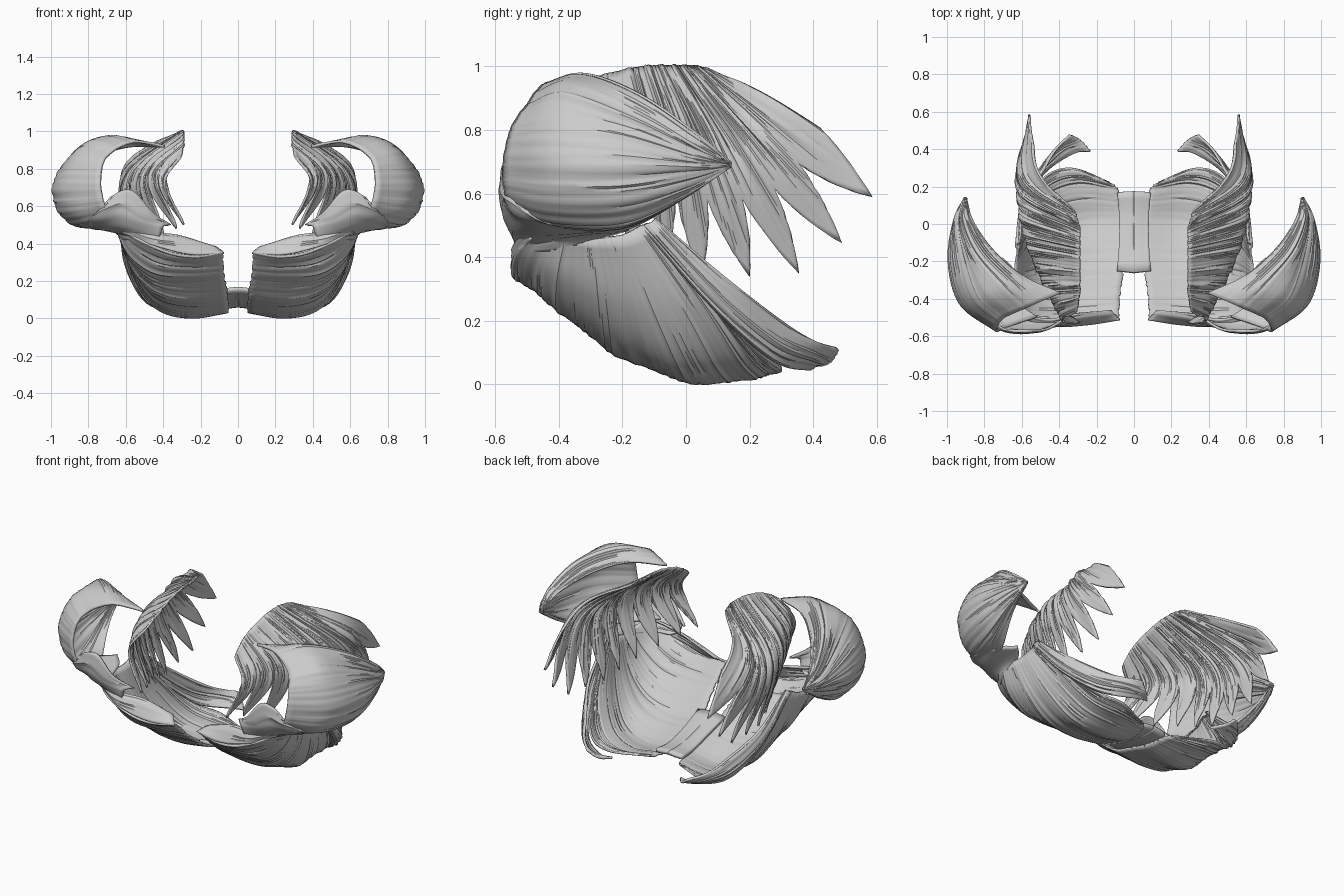
import bpy, math, random
from mathutils import Vector as V
random.seed(4)

def spline(pts, t):
    # Catmull-Rom point along a list, t in 0..1
    n = len(pts) - 1
    f = min(max(t, 0), 1) * n
    i = min(int(f), n - 1)
    u = f - i
    b, c = pts[i], pts[i + 1]
    a = pts[i - 1] if i else b * 2 - c
    d = pts[i + 2] if i + 2 <= n else c * 2 - b
    return 0.5 * (b * 2 + (c - a) * u + (a * 2 - b * 5 + c * 4 - d) * u * u
                  + (b * 3 - a - c * 3 + d) * u ** 3)

def finish(name, g, thick):
    w = len(g[0])
    verts = [p for row in g for p in row]
    faces = [(i * w + j, i * w + j + 1, (i + 1) * w + j + 1, (i + 1) * w + j)
             for i in range(len(g) - 1) for j in range(w - 1)]
    me = bpy.data.meshes.new(name)
    me.from_pydata(verts, [], faces)
    ob = bpy.data.objects.new(name, me)
    bpy.context.collection.objects.link(ob)
    s = ob.modifiers.new("thickness", 'SOLIDIFY')
    s.thickness, s.offset = thick, 0
    ob.modifiers.new("mirror", 'MIRROR')
    bpy.ops.object.select_all(action='DESELECT')
    ob.select_set(True)
    bpy.context.view_layer.objects.active = ob
    bpy.ops.object.shade_smooth_by_angle(angle=math.radians(35))

def loft(sections, nu, nv, rough=0.004, ribs=0, depth=0.0, reach=None):
    # surface through cross sections; grain and ribs run along each section,
    # reach(u) trims the section length to cut a toothed edge
    secs = [[V(p) for p in s] for s in sections]
    g = []
    for i in range(nu + 1):
        u = i / nu
        r = reach(u) if reach else 1 - random.uniform(0, .012)
        g.append([spline([spline(s, r * j / nv) for s in secs], u) for j in range(nv + 1)])
    out = []
    for i in range(nu + 1):
        rib = depth * (abs(math.sin(math.pi * ribs * i / nu)) - .7) if ribs else 0
        b0, b1, b2 = (random.uniform(-rough, rough) for _ in range(3))
        row = []
        for j in range(nv + 1):
            t = j / nv
            du = g[min(i + 1, nu)][j] - g[max(i - 1, 0)][j]
            dv = g[i][min(j + 1, nv)] - g[i][max(j - 1, 0)]
            n = du.cross(dv)
            n = n.normalized() if n.length > 1e-9 else V((0, 0, 0))
            grain = b0 + (b1 - b0) * min(2 * t, 1) + (b2 - b1) * max(2 * t - 1, 0)
            row.append(g[i][j] + n * math.sin(math.pi * (.1 + .8 * t)) * (grain + rib))
        out.append(row)
    return out

# chest bowl: fan of plates sweeping from the shoulder to the centre
bowl = [
    [(.62, -.47, .48), (.51, -.53, .42), (.36, -.54, .36), (.22, -.53, .34), (.08, -.51, .36)],
    [(.64, -.38, .46), (.57, -.40, .34), (.44, -.40, .25), (.25, -.39, .23), (.07, -.38, .24)],
    [(.64, -.28, .46), (.56, -.25, .27), (.43, -.23, .14), (.25, -.22, .10), (.05, -.22, .12)],
    [(.63, -.20, .47), (.55, -.10, .23), (.43, -.02, .06), (.25, .02, .01), (.05, .02, .04)],
    [(.62, -.14, .50), (.56, .05, .25), (.45, .16, .08), (.29, .21, .025), (.08, .18, .035)],
    [(.62, -.13, .50), (.57, .09, .25), (.48, .25, .09), (.33, .30, .05), (.13, .22, .04)]]
finish("chest_bowl", loft(bowl, 90, 24, .004, 5, .01), .012)

# rolled rim along the front of the bowl
finish("chest_rim", loft([
    [(.62, -.48, .46), (.45, -.54, .39), (.25, -.535, .34), (.07, -.51, .35)],
    [(.61, -.50, .49), (.46, -.54, .43), (.29, -.51, .41), (.10, -.48, .37)],
    [(.60, -.48, .50), (.45, -.51, .46), (.31, -.48, .44), (.12, -.46, .38)]], 12, 20, .004), .012)

# long trailing strap at the back of the bowl
finish("back_strap", loft([
    [(.62, -.14, .50), (.58, .08, .25), (.48, .27, .08), (.32, .38, .05), (.23, .39, .06)],
    [(.63, -.11, .51), (.60, .10, .29), (.51, .28, .14), (.40, .40, .09), (.28, .45, .07)],
    [(.61, -.10, .52), (.58, .12, .34), (.48, .30, .20), (.42, .40, .14), (.34, .48, .11)]],
    20, 24, .004), .014)

# link plate joining the two halves
finish("centre_link", loft([
    [(0, -.26, .16), (0, -.1, .10), (0, .05, .07), (0, .18, .07)],
    [(.09, -.25, .15), (.08, -.1, .10), (.08, .05, .06), (.09, .17, .06)]], 6, 10, .002), .02)

# shoulder guard: three petals swept from the open front to a rear point
T = (.90, .14, .69)
guard = [
    [(.39, -.37, .925), (.58, -.28, .93), (.74, -.14, .88), (.86, .02, .78), T],
    [(.56, -.44, .94), (.69, -.32, .965), (.84, -.15, .90), (.91, .02, .785), T],
    [(.69, -.50, .88), (.83, -.38, .925), (.91, -.16, .845), (.94, .02, .75), T],
    [(.73, -.55, .79), (.89, -.42, .80), (.955, -.2, .77), (.95, .02, .71), T],
    [(.73, -.575, .66), (.93, -.43, .65), (.995, -.2, .65), (.96, .02, .67), T],
    [(.68, -.55, .57), (.84, -.42, .53), (.91, -.2, .53), (.92, -.02, .60), T],
    [(.52, -.50, .50), (.69, -.38, .475), (.79, -.2, .475), (.87, -.02, .57), T]]
finish("shoulder_guard", loft(guard, 90, 26, .004, 3, .022), .014)

# wavy collar under the guard, tying it to the bowl
finish("shoulder_collar", loft([
    [(.36, -.50, .50), (.46, -.56, .57), (.56, -.57, .68), (.65, -.57, .67), (.71, -.57, .61)],
    [(.40, -.54, .49), (.52, -.57, .53), (.62, -.575, .59), (.72, -.55, .56), (.80, -.46, .52)],
    [(.42, -.53, .44), (.52, -.53, .46), (.62, -.51, .48), (.72, -.42, .48), (.80, -.28, .49)],
    [(.46, -.50, .42), (.56, -.48, .42), (.62, -.38, .43), (.64, -.25, .47), (.70, -.18, .49)]],
    20, 24, .005), .014)

# wing: one curved shell fanning from the top ridge (root, middle, tip of each feather)
fan = [
    [(.31, -.50, .83), (.37, -.55, .71), (.27, -.58, .50)],
    [(.30, -.43, .89), (.40, -.48, .73), (.29, -.53, .50)],
    [(.29, -.36, .93), (.45, -.38, .75), (.33, -.42, .48)],
    [(.29, -.29, .96), (.50, -.28, .75), (.40, -.30, .44)],
    [(.29, -.22, .98), (.54, -.18, .75), (.46, -.17, .40)],
    [(.29, -.15, .995), (.57, -.09, .74), (.50, -.06, .36)],
    [(.29, -.10, 1.0), (.59, -.01, .73), (.53, .05, .33)],
    [(.29, -.06, 1.0), (.60, .07, .73), (.55, .20, .34)],
    [(.29, -.02, 1.0), (.61, .15, .74), (.56, .355, .35)],
    [(.30, .01, 1.0), (.61, .21, .78), (.57, .49, .445)],
    [(.31, .05, .995), (.57, .26, .84), (.56, .585, .59)],
    [(.33, .09, .985), (.44, .33, .92), (.51, .66, .76)]]
last = len(fan) - 1

def feather_edge(u):
    # narrow split strips at the front, broad pointed feathers behind
    f = .5 + u * (last - 1)
    d = abs(f - round(f)) * 2
    k = min(max((f - 3) / 3, 0), 1)
    base = .45 + .25 * k
    return base + (1 - base) * max(0, 1 - d) ** (.5 + .35 * k)

def half_step(u):
    # section interpolated at a fractional place in the fan
    rows = [[V(p) for p in s] for s in fan]
    f = (.5 + u * (last - 1)) / last
    return [spline([r[i] for r in rows], f) for i in range(3)]

steps = 2 * (last - 1)
fan_secs = [half_step(i / steps) for i in range(steps + 1)]
finish("wing_feathers", loft(fan_secs, 16 * (last - 1), 20, .006, last - 1, .014, feather_edge), .012)
